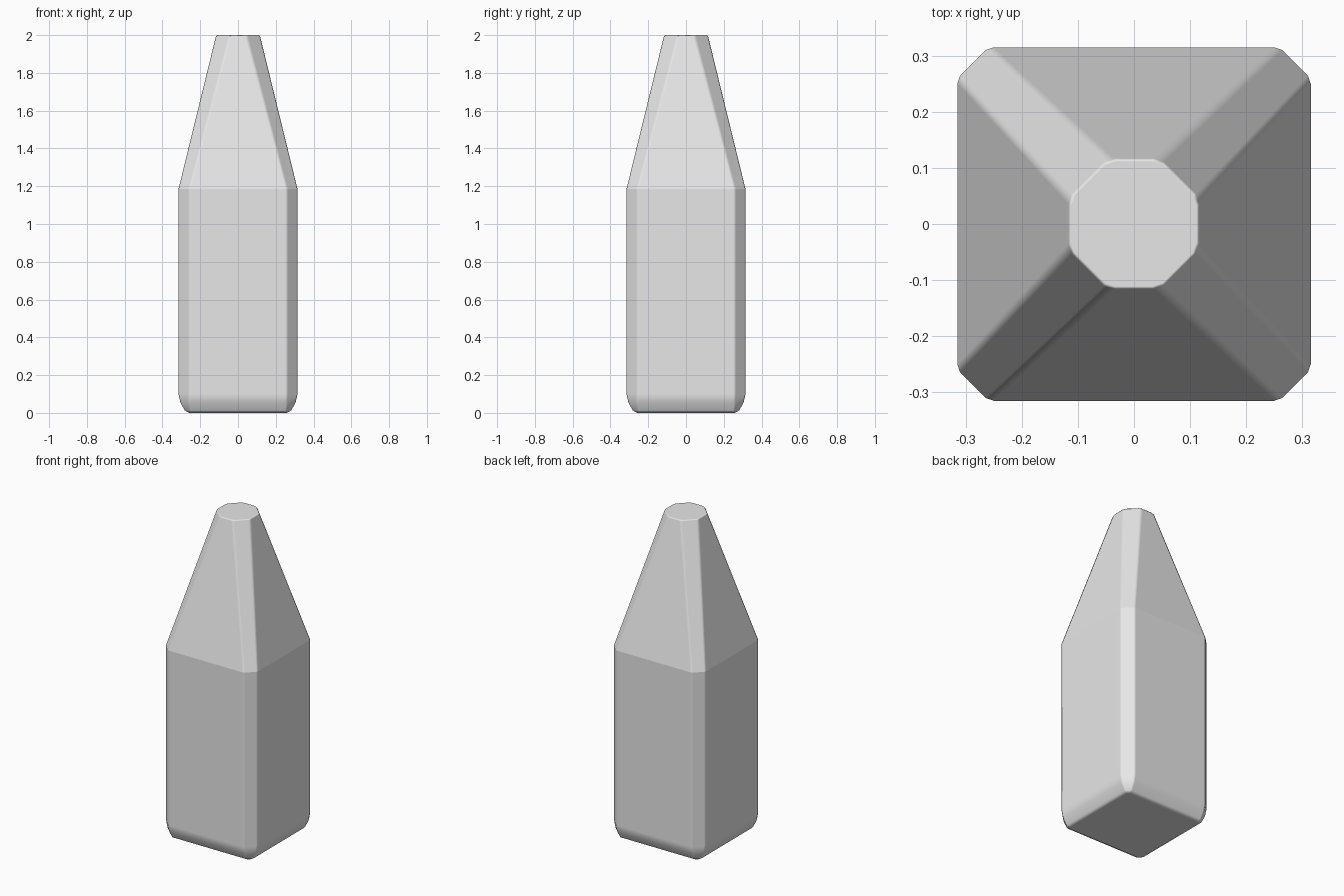
import bpy
import bmesh

cube = bpy.data.objects.get("Cube")
if cube:
    bpy.data.objects.remove(cube)

# One plain grey material
grey = bpy.data.materials.new("light_grey")
grey.use_nodes = True
colour = (0.8, 0.8, 0.8, 1)
grey.diffuse_color = colour
grey.node_tree.nodes["Principled BSDF"].inputs["Base Color"].default_value = colour


def ring(half, flat, z):
    """Rounded square section: four points on each corner, flat sides between."""
    cut = half - flat
    a, b = half - 0.08 * cut, half - 0.77 * cut
    corner = [(half, flat), (a, b), (b, a), (flat, half)]
    points = []
    for _ in range(4):
        points += [(x, y, z) for x, y in corner]
        corner = [(-y, x) for x, y in corner]
    return points


# Sections from the base to the neck: half width, half flat side, height
sections = [
    (0.258, 0.248, 0.0),
    (0.282, 0.25, 0.013),
    (0.305, 0.25, 0.055),
    (0.315, 0.25, 0.1),
    (0.315, 0.25, 1.185),
    (0.117, 0.035, 1.994),
    (0.111, 0.033, 2.0),
]

bm = bmesh.new()
rings = [[bm.verts.new(p) for p in ring(*s)] for s in sections]
for low, high in zip(rings, rings[1:]):
    for i in range(len(low)):
        j = (i + 1) % len(low)
        bm.faces.new((low[i], low[j], high[j], high[i]))

# Flat base and flat neck cap
bm.faces.new(list(reversed(rings[0])))
bm.faces.new(rings[-1])

# Smooth rounded corners, crisp shoulder line
for face in bm.faces:
    face.smooth = True
shoulder = set(rings[4])
for edge in bm.edges:
    if all(v in shoulder for v in edge.verts):
        edge.smooth = False

mesh = bpy.data.meshes.new("bottle_body")
bm.to_mesh(mesh)
bm.free()
mesh.materials.append(grey)
body = bpy.data.objects.new("bottle_body", mesh)
bpy.context.collection.objects.link(body)

# Keep the broad faces flat in shading
weighted = body.modifiers.new("Flat broad faces", "WEIGHTED_NORMAL")
weighted.keep_sharp = True
weighted.weight = 100
